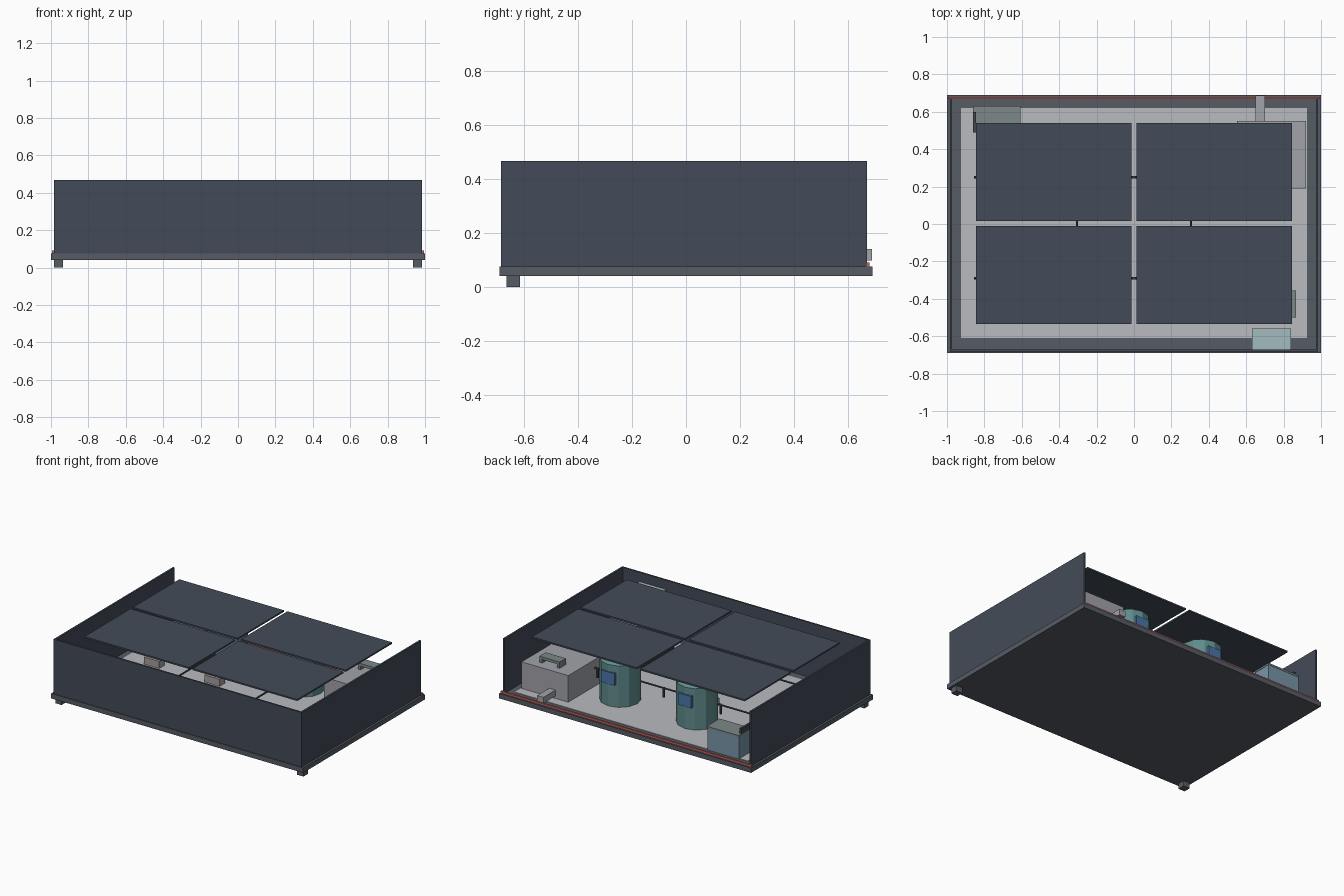
import bpy, math

if "Cube" in bpy.data.objects:
    bpy.data.objects.remove(bpy.data.objects["Cube"])

def mat(name, hexcol):
    m = bpy.data.materials.new(name)
    c = [int(hexcol[i:i + 2], 16) / 255 for i in (0, 2, 4)]
    m.diffuse_color = [((v + .055) / 1.055) ** 2.4 for v in c] + [1]
    m.use_nodes = True
    m.node_tree.nodes["Principled BSDF"].inputs["Base Color"].default_value = m.diffuse_color
    return m

DARK = mat("slate", "434B58")
RIM = mat("rim_grey", "565C65")
FLOOR = mat("floor_grey", "B9BBC0")
BOX = mat("unit_grey", "A2A3AA")
RED = mat("red", "C0625C")
TEAL = mat("teal", "5F8B8B")
BLUE = mat("blue", "4A77A8")
STEEL = mat("steel_blue", "7795A8")
GREEN = mat("grey_green", "7C8887")
GLASS = mat("pale_teal", "A3BCBE")
BLACK = mat("pipe_dark", "42474D")
PINK = mat("pinkish_grey", "A79C9E")

def box(name, x, y, z, m):
    """Box from (min, max) ranges."""
    bpy.ops.mesh.primitive_cube_add(size=1, location=[(a + b) / 2 for a, b in (x, y, z)])
    o = bpy.context.object
    o.name = name
    o.scale = [b - a for a, b in (x, y, z)]
    o.data.materials.append(m)
    return o

def cyl(name, loc, r, h, m, n=12, r2=None, rot=(0, 0, 0)):
    bpy.ops.mesh.primitive_cone_add(vertices=n, radius1=r, radius2=r if r2 is None else r2,
                                    depth=h, location=loc, rotation=rot)
    o = bpy.context.object
    o.name = name
    o.data.materials.append(m)
    return o

# Tray, floor and rear seal
box("tray", (-1, 1), (-.69, .69), (.04, .075), RIM)
box("floor_sheet", (-.925, .925), (-.61, .62), (.07, .079), FLOOR)
box("rear_seal", (-.995, .995), (.667, .68), (.07, .09), RED)

# Walls on three sides, front feet
box("front_wall", (-.985, .985), (-.685, -.672), (.073, .467), DARK)
for s, side in ((-1, "left"), (1, "right")):
    box(side + "_wall", sorted((s * .972, s * .985)), (-.672, .67), (.073, .467), DARK)
    box(side + "_foot", sorted((s * .935, s * .985)), (-.665, -.615), (0, .04), RIM)

# Four roof panels
for s in (-1, 1):
    for y in ((.015, .54), (-.535, -.012)):
        box("roof_panel", sorted((s * .014, s * .845)), y, (.455, .466), DARK)

# Two tanks with lids and blue plates
for x in (-.305, .305):
    cyl("tank", (x, .31, .2275), .137, .297, TEAL)
    cyl("tank_lid", (x, .31, .39), .137, .028, TEAL, r2=.09)
    box("tank_plate", (x - .052, x + .052), (.43, .452), (.24, .325), BLUE)

# Main unit with its handle and outlet
box("main_unit", (.55, .92), (.19, .55), (.078, .27), BOX)
for x in ((.66, .68), (.80, .82)):
    box("handle_post", x, (.42, .49), (.27, .295), GREEN)
box("handle_bar", (.66, .82), (.42, .49), (.295, .315), GREEN)
box("outlet_pipe", (.65, .70), (.55, .688), (.098, .14), BOX)

# Rear left battery box
box("battery_box", (-.86, -.61), (.49, .63), (.078, .235), STEEL)
box("battery_lid", (-.862, -.608), (.488, .632), (.235, .248), GREEN)
box("battery_handle", (-.86, -.845), (.49, .60), (.248, .285), BLACK)

# Front right parts
box("wall_cabinet", (.63, .84), (-.672, -.56), (.22, .40), GLASS)
box("pump_box", (.64, .865), (-.50, -.355), (.078, .25), GREEN)

# Pipe rails with hanging nozzles, and cross pipes
H = math.pi / 2
for y, x1 in ((.25, .56), (-.29, .65)):
    cyl("pipe_rail", ((x1 - .855) / 2, y, .213), .006, x1 + .855, BLACK, 8, rot=(0, H, 0))
    for x in (-.45, 0, .525):
        cyl("nozzle", (x, y, .183), .008, .07, BLACK, 8)
for x in (-.305, .305):
    cyl("cross_pipe", (x, -.05, .213), .006, .48, BLACK, 8, rot=(H, 0, 0))

# Small valve boxes on the floor
for x in (-.7, -.22):
    box("valve_box", (x - .06, x + .06), (.02, .08), (.078, .13), PINK)
